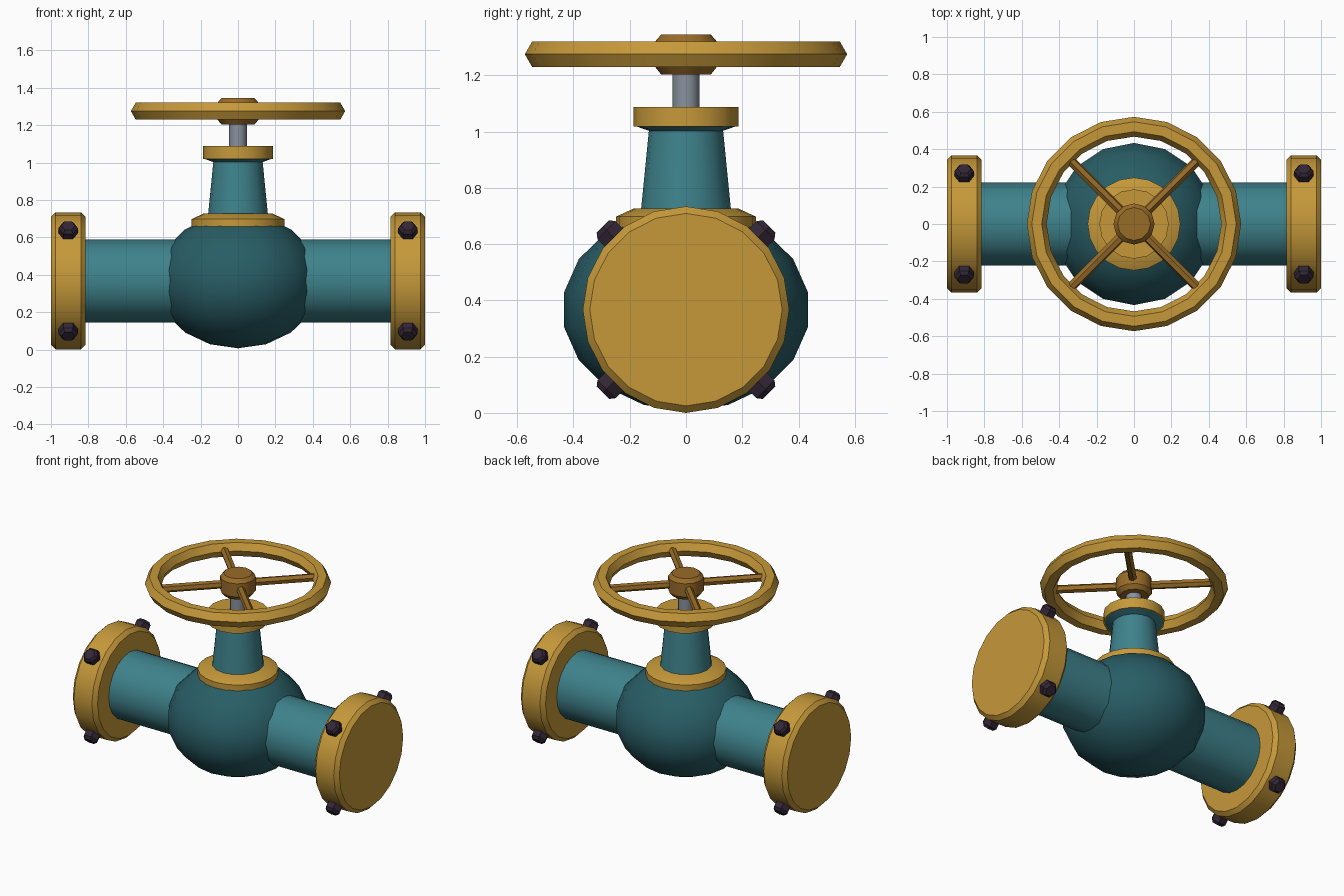
import bpy, math
from mathutils import Vector, Matrix

if "Cube" in bpy.data.objects:
    bpy.data.objects.remove(bpy.data.objects["Cube"])

CZ = 0.367  # height of the pipe axis


def srgb(r, g, b):
    lin = lambda c: c / 12.92 if c <= 0.04045 else ((c + 0.055) / 1.055) ** 2.4
    return tuple(lin(v / 255) for v in (r, g, b)) + (1.0,)


def material(name, *rgb):
    m = bpy.data.materials.new(name)
    m.diffuse_color = srgb(*rgb)
    m.use_nodes = True
    m.node_tree.nodes["Principled BSDF"].inputs["Base Color"].default_value = m.diffuse_color
    return m


TEAL = material("teal paint", 62, 130, 139)
DARK_TEAL = material("dark teal paint", 40, 93, 101)
GOLD = material("golden brass", 198, 153, 58)
BRONZE = material("bronze", 153, 108, 40)
STEEL = material("steel", 138, 146, 157)
DARK = material("dark bolt", 50, 38, 54)


def finish(obj, mat, smooth=True):
    obj.data.materials.append(mat)
    bpy.ops.object.select_all(action='DESELECT')
    obj.select_set(True)
    bpy.context.view_layer.objects.active = obj
    if smooth:
        bpy.ops.object.shade_smooth_by_angle(angle=math.radians(31))
    return obj


def lathe(name, profile, segs, mat, origin=(0, 0, 0), axis=(0, 0, 1), smooth=True, turn=0.0):
    """Capped solid of revolution; profile is (radius, height) from bottom to top."""
    verts, faces = [], []
    for r, h in profile:
        for i in range(segs):
            a = turn + 2 * math.pi * i / segs
            verts.append((r * math.cos(a), r * math.sin(a), h))
    for j in range(len(profile) - 1):
        for i in range(segs):
            k = (i + 1) % segs
            faces.append((j * segs + i, j * segs + k, (j + 1) * segs + k, (j + 1) * segs + i))
    faces.append(tuple(reversed(range(segs))))
    faces.append(tuple(range((len(profile) - 1) * segs, len(profile) * segs)))
    mesh = bpy.data.meshes.new(name)
    mesh.from_pydata(verts, [], faces)
    rot = Vector((0, 0, 1)).rotation_difference(Vector(axis)).to_matrix().to_4x4()
    mesh.transform(Matrix.Translation(origin) @ rot)
    obj = bpy.data.objects.new(name, mesh)
    bpy.context.collection.objects.link(obj)
    return finish(obj, mat, smooth)


# Bulbous body
bpy.ops.mesh.primitive_uv_sphere_add(segments=16, ring_count=9, radius=1, location=(0, 0, CZ))
body = bpy.context.object
body.name = "valve_body"
body.scale = (0.44, 0.44, 0.36)
bpy.ops.object.transform_apply(location=False, rotation=False, scale=True)
finish(body, DARK_TEAL)

# Through pipe
lathe("pipe", [(0.222, -0.9), (0.222, 0.9)], 20, TEAL, (0, 0, CZ), (1, 0, 0))

# End flanges with radial hex bolts
for side, label in ((-1, "left"), (1, "right")):
    lathe(label + "_flange",
          [(0.342, 0.815), (0.367, 0.84), (0.367, 0.975), (0.342, 1.0)],
          20, GOLD, (0, 0, CZ), (side, 0, 0))
    for n in range(4):
        a = math.radians(45 + 90 * n)
        out = Vector((0, math.cos(a), math.sin(a)))
        # hexagon corners point along the pipe
        bolt = lathe("%s_bolt_%d" % (label, n + 1),
                     [(0.036, 0.335), (0.052, 0.35), (0.052, 0.4), (0.036, 0.418)],
                     6, DARK, smooth=False)
        x = Vector((1, 0, 0))
        frame = Matrix((x, out.cross(x), out)).transposed().to_4x4()
        bolt.data.transform(Matrix.Translation((side * 0.908, 0, CZ)) @ frame)

# Collar, neck and bonnet
lathe("collar", [(0.248, 0.65), (0.248, 0.698), (0.185, 0.727)], 20, GOLD)
lathe("neck", [(0.162, 0.70), (0.132, 1.003), (0.178, 1.019), (0.178, 1.04)], 16, TEAL)
lathe("bonnet", [(0.186, 1.019), (0.186, 1.088)], 16, GOLD)

# Stem and hub
lathe("stem", [(0.048, 1.05), (0.048, 1.25)], 12, STEEL)
lathe("wheel_hub", [(0.088, 1.203), (0.11, 1.23), (0.11, 1.32), (0.088, 1.345)], 12, BRONZE)

# Handwheel rim with a hexagonal section
bpy.ops.mesh.primitive_torus_add(major_segments=20, minor_segments=6, major_radius=0.52,
                                 minor_radius=0.053, location=(0, 0, 1.275))
rim = bpy.context.object
rim.name = "wheel_rim"
finish(rim, GOLD)

# Diagonal spokes
for n in range(4):
    a = math.radians(45 + 90 * n)
    lathe("spoke_%d" % (n + 1), [(0.026, 0.07), (0.026, 0.5)], 6, BRONZE,
          (0, 0, 1.275), (math.cos(a), math.sin(a), 0), smooth=False)
